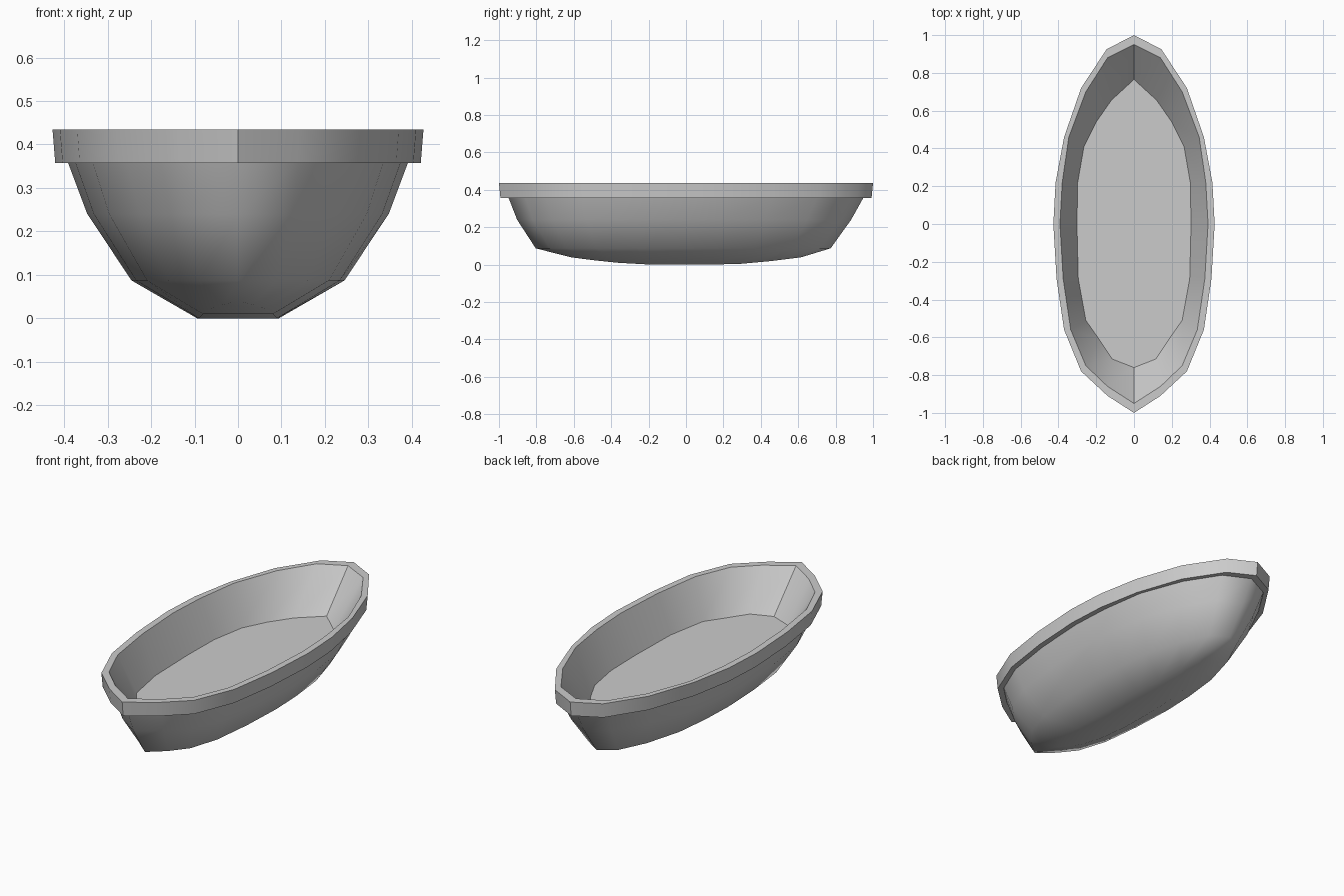
import bpy
import bmesh
import math

cube = bpy.data.objects.get("Cube")
if cube:
    bpy.data.objects.remove(cube)

grey = bpy.data.materials.new("plain grey")
grey.use_nodes = True
colour = (0.6, 0.6, 0.6, 1)
grey.diffuse_color = colour
grey.node_tree.nodes["Principled BSDF"].inputs["Base Color"].default_value = colour

# Half outlines from the front tip, along the left side, to the rear tip
OUTER = [(0, -1), (.14, -.91), (.28, -.78), (.37, -.56), (.41, -.29), (.427, 0),
         (.415, .22), (.37, .46), (.28, .72), (.145, .925), (0, 1)]
INNER = [(0, -.95), (.14, -.86), (.255, -.75), (.335, -.56), (.375, -.29), (.392, 0),
         (.38, .22), (.345, .46), (.255, .7), (.14, .88), (0, .95)]
FLOOR = [(0, -.76), (.115, -.715), (.185, -.61), (.255, -.51), (.295, -.29), (.302, 0),
         (.298, .22), (.265, .41), (.2, .54), (.12, .655), (0, .765)]


def ring(half, height, sx=1.0, sy=1.0, shift=0.0):
    """Mirror a half outline into a closed loop; height is a number or a rule of y."""
    pts = [(x * sx, y * sy + shift) for x, y in half]
    pts += [(-x, y) for x, y in reversed(pts[1:-1])]
    return [(x, y, height(y) if callable(height) else height) for x, y in pts]


def loft(name, rings, cap_first=False, cap_last=False, angle=40):
    """Skin successive loops, closing the ends with strips across the boat."""
    bm = bmesh.new()
    loops = [[bm.verts.new(p) for p in r] for r in rings]
    n = len(loops[0])
    for a, b in zip(loops, loops[1:]):
        for i in range(n):
            j = (i + 1) % n
            bm.faces.new((a[i], a[j], b[j], b[i]))
    for wanted, loop, flip in ((cap_first, loops[0], True), (cap_last, loops[-1], False)):
        if wanted:
            for i in range(n // 2):
                quad = [loop[i], loop[i + 1], loop[(n - i - 1) % n], loop[(n - i) % n]]
                quad = list(dict.fromkeys(quad))
                bm.faces.new(quad[::-1] if flip else quad)
    mesh = bpy.data.meshes.new(name)
    bm.to_mesh(mesh)
    bm.free()
    mesh.materials.append(grey)
    obj = bpy.data.objects.new(name, mesh)
    bpy.context.collection.objects.link(obj)
    bpy.ops.object.select_all(action='DESELECT')
    obj.select_set(True)
    bpy.context.view_layer.objects.active = obj
    bpy.ops.object.shade_smooth_by_angle(angle=math.radians(angle))
    return obj


def rocker(y):
    """Keel line, flat amidships and rising toward both ends."""
    return 0.04 * max(0, (abs(y) - .2) / .42) ** 1.5


# Outer hull: keel, knuckle, flare and the edge under the rim
loft("hull", [
    ring(INNER, rocker, .24, .65),
    ring(INNER, .087, .625, .83, -.015),
    ring(INNER, .24, .885, .94, -.01),
    ring(INNER, .36),
], cap_first=True, angle=85)

# Gunwale rim: underside, outer band and top
loft("rim", [
    ring(INNER, .357),
    ring(OUTER, .357, .985, .992),
    ring(OUTER, .435),
    ring(INNER, .435),
])

# Sloping inner wall and flat floor
loft("interior", [ring(INNER, .435), ring(FLOOR, .23)], cap_last=True)
